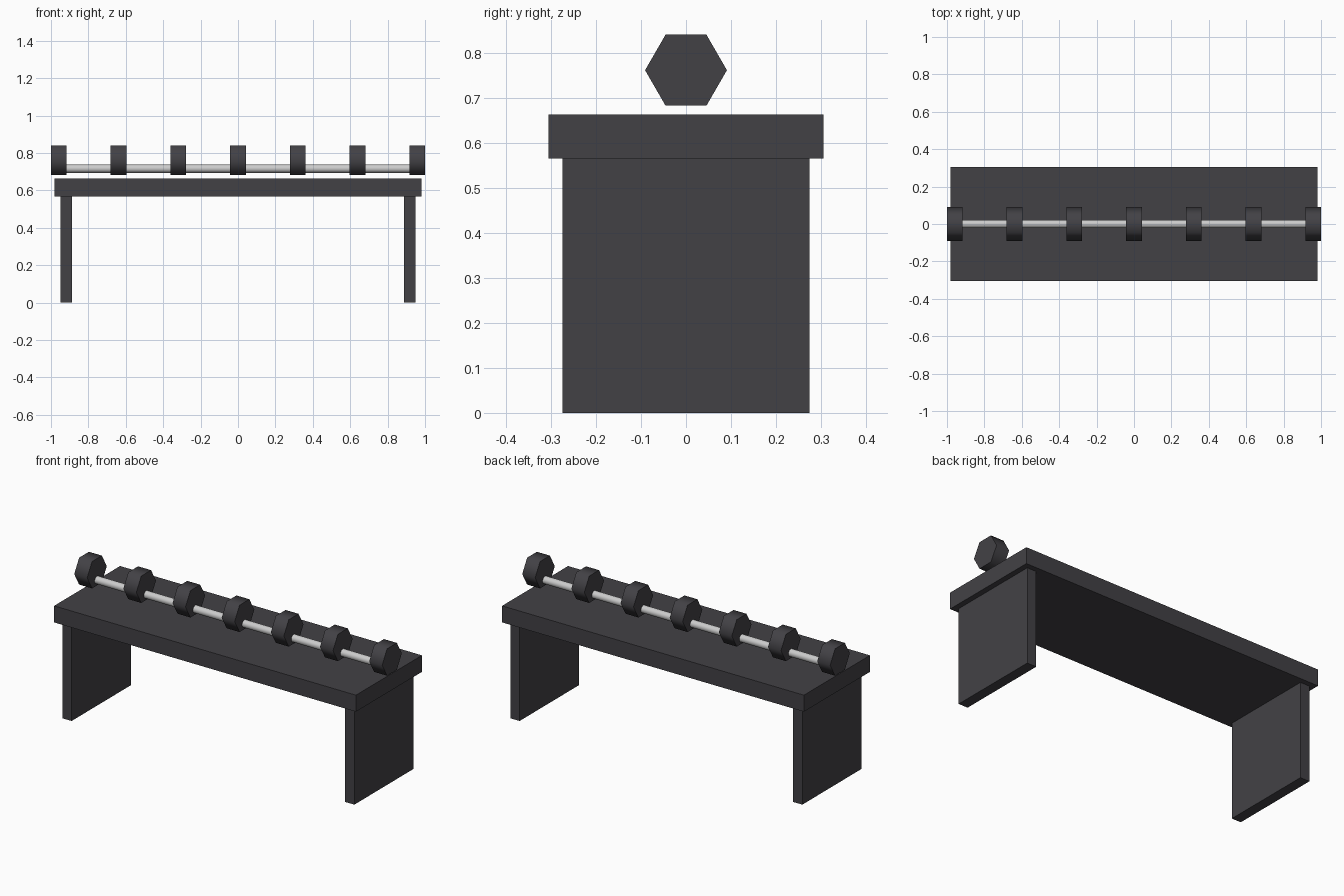
import bpy
from math import radians

if "Cube" in bpy.data.objects:
    bpy.data.objects.remove(bpy.data.objects["Cube"])


def material(name, color):
    mat = bpy.data.materials.new(name)
    mat.diffuse_color = (*color, 1)
    mat.use_nodes = True
    mat.node_tree.nodes["Principled BSDF"].inputs["Base Color"].default_value = mat.diffuse_color
    return mat


dark = material("dark_rubber", (0.055, 0.053, 0.06))
steel = material("steel", (0.6, 0.6, 0.59))


def box(name, center, size):
    bpy.ops.mesh.primitive_cube_add(size=1, location=center)
    obj = bpy.context.object
    obj.name = name
    obj.scale = size
    bpy.ops.object.transform_apply(location=False, rotation=False, scale=True)
    obj.data.materials.append(dark)


def x_cylinder(name, center, radius, length, sides, mat, smooth_angle):
    bpy.ops.mesh.primitive_cylinder_add(
        vertices=sides, radius=radius, depth=length, location=center,
        rotation=(0, radians(90), radians(0)))
    obj = bpy.context.object
    obj.name = name
    # Turn the prism so that its corners point along y
    bpy.ops.object.transform_apply(location=False, rotation=True, scale=False)
    obj.data.materials.append(mat)
    bpy.ops.object.shade_smooth_by_angle(angle=radians(smooth_angle))


# Bench top and its two slab legs
box("bench_top", (0, 0, 0.6145), (1.96, 0.612, 0.097))
for side, x in (("left", -0.918), ("right", 0.918)):
    box(side + "_leg", (x, 0, 0.283), (0.06, 0.55, 0.566))

# Row of seven hexagonal weights
spacing = 0.3193
for i in range(7):
    x_cylinder(f"hex_weight_{i + 1}", ((i - 3) * spacing, 0, 0.762),
               0.091, 0.084, 6, dark, 65)

# Steel handles joining neighbouring weights
for i in range(6):
    x_cylinder(f"handle_{i + 1}", ((i - 2.5) * spacing, 0, 0.716),
               0.022, spacing - 0.07, 16, steel, 35)
